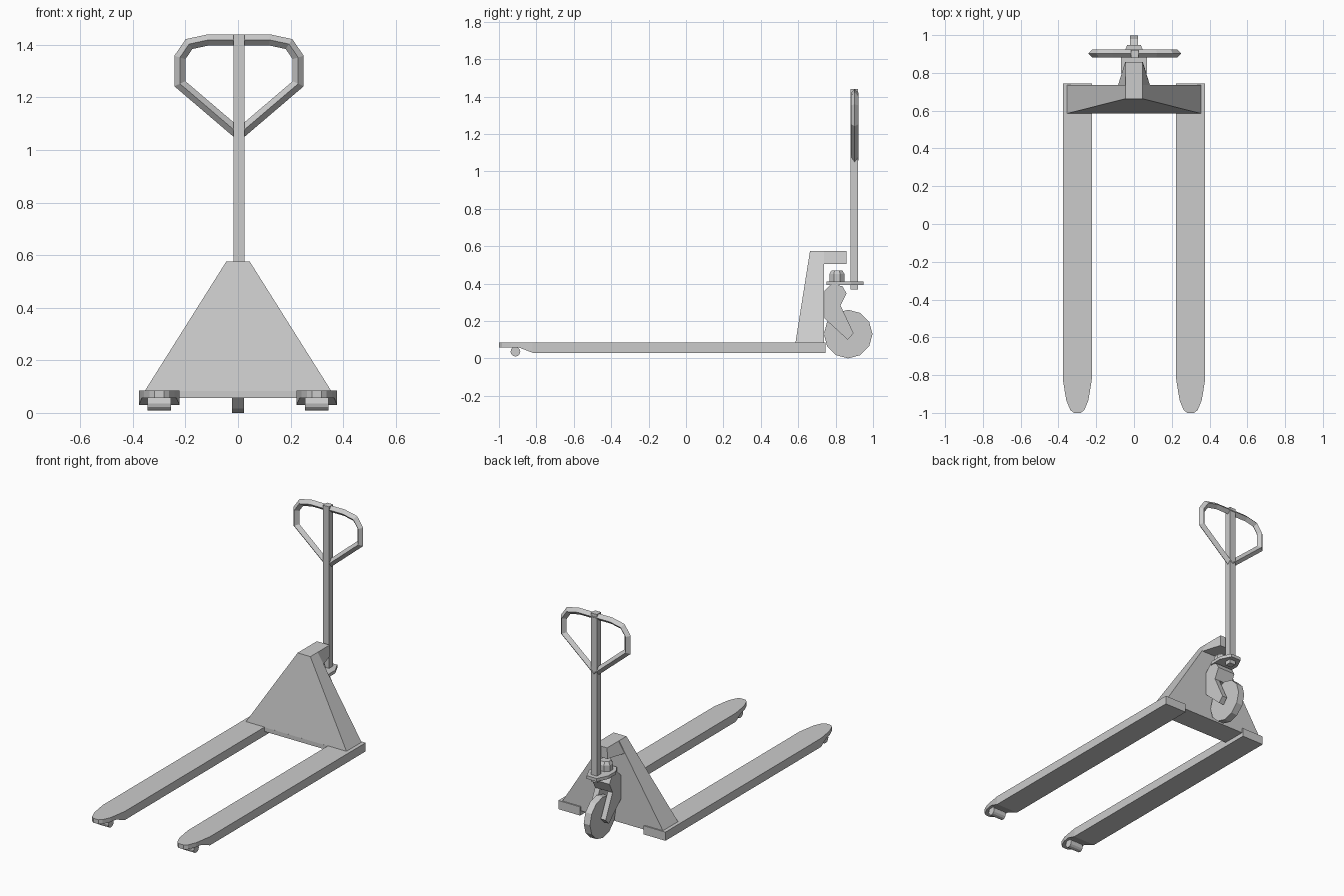
import bpy, bmesh
from math import cos, sin, pi
from mathutils import Vector

if "Cube" in bpy.data.objects:
    bpy.data.objects.remove(bpy.data.objects["Cube"])


def loft(name, rings, mirror=False, closed=False):
    """Skin a list of equal-length point rings; cap the ends unless closed."""
    bm = bmesh.new()
    vs = [[bm.verts.new(p) for p in r] for r in rings]
    n = len(vs[0])
    pairs = list(zip(vs, vs[1:])) + ([(vs[-1], vs[0])] if closed else [])
    for a, b in pairs:
        for i in range(n):
            j = (i + 1) % n
            bm.faces.new((a[i], a[j], b[j], b[i]))
    if not closed:
        bm.faces.new(vs[0])
        bm.faces.new(vs[-1])
    bmesh.ops.recalc_face_normals(bm, faces=bm.faces)
    me = bpy.data.meshes.new(name)
    bm.to_mesh(me)
    bm.free()
    ob = bpy.data.objects.new(name, me)
    bpy.context.collection.objects.link(ob)
    if mirror:
        ob.modifiers.new("mirror", 'MIRROR')
    return ob


def prism_x(name, profile, x0, x1, mirror=False):
    return loft(name, [[(x, y, z) for y, z in profile] for x in (x0, x1)], mirror)


def prism_z(name, plan, z0, z1):
    return loft(name, [[(x, y, z) for x, y in plan] for z in (z0, z1)])


def rect(hx, y0, y1):
    return [(-hx, y0), (hx, y0), (hx, y1), (-hx, y1)]


def ngon(cx, cy, r, n, phase=0):
    return [(cx + r * cos(phase + 2 * pi * i / n),
             cy + r * sin(phase + 2 * pi * i / n)) for i in range(n)]


# Load forks: stations of (y, half width, underside z)
stations = [(0.745, 0.077, 0.03), (-0.82, 0.077, 0.03), (-0.89, 0.066, 0.057),
            (-0.935, 0.058, 0.057), (-0.985, 0.037, 0.057), (-1.0, 0.018, 0.057)]
FX = 0.3
loft("load_forks", [[(FX - w, y, z), (FX + w, y, z), (FX + w, y, 0.085), (FX - w, y, 0.085)]
                    for y, w, z in stations], mirror=True)

# Tip rollers
prism_x("tip_rollers", ngon(-0.912, 0.036, 0.026, 12), FX - 0.045, FX + 0.045, mirror=True)

# Tapered housing, its base slab and the top tongue
loft("housing", [[(x, y, z) for x, y in rect(hx, y0, 0.737)]
                 for hx, y0, z in ((0.355, 0.585, 0.083), (0.045, 0.663, 0.575))])
prism_z("base_slab", rect(0.25, 0.585, 0.737), 0.057, 0.084)
loft("top_tongue", [[(-b, y, 0.505), (b, y, 0.505), (0.045, y, 0.575), (-0.045, y, 0.575)]
                    for y, b in ((0.72, 0.089), (0.857, 0.047))])

# Steering wheel
prism_x("steer_wheel", ngon(0.867, 0.13, 0.13, 12), -0.022, 0.022)

# Caster yoke: solid head with two arms
head = [(0.74, 0.36), (0.78, 0.40), (0.837, 0.385), (0.858, 0.348), (0.826, 0.283)]
prism_x("yoke_head", head + [(0.74, 0.275)], -0.061, 0.061)
prism_x("yoke_arms", head + [(0.896, 0.134), (0.864, 0.10), (0.74, 0.214)],
        0.028, 0.062, mirror=True)

# Swivel plate and cap
side = [(0.035, 0.948), (0.068, 0.88), (0.068, 0.80), (0.04, 0.752)]
prism_z("swivel_plate", side + [(-x, y) for x, y in reversed(side)], 0.392, 0.412)
loft("swivel_cap", [[(x, y, z) for x, y in ngon(0, 0.807, r, 8, pi / 8)]
                    for z, r in ((0.41, 0.044), (0.45, 0.044), (0.47, 0.032))])

# Handle pole
CX = 0.004
prism_z("handle_pole", [(x + CX, y) for x, y in rect(0.021, 0.879, 0.92)], 0.367, 1.44)

# Handle grip: diamond section swept round a closed loop
half = [(0.115, 1.419), (0.19, 1.403), (0.225, 1.352), (0.225, 1.252)]
path = [Vector(p) for p in half + [(0, 1.06)] + [(-x, z) for x, z in reversed(half)]]
R, GY = 0.021, 0.902
rings = []
for i, p in enumerate(path):
    d1 = (p - path[i - 1]).normalized()
    d2 = (path[(i + 1) % len(path)] - p).normalized()
    n1, n2 = Vector((-d1.y, d1.x)), Vector((-d2.y, d2.x))
    m = (n1 + n2).normalized()
    m *= R / m.dot(n1)
    a, b = p + m, p - m
    rings.append([(a.x + CX, GY, a.y), (p.x + CX, GY - R, p.y),
                  (b.x + CX, GY, b.y), (p.x + CX, GY + R, p.y)])
loft("handle_grip", rings, closed=True)
